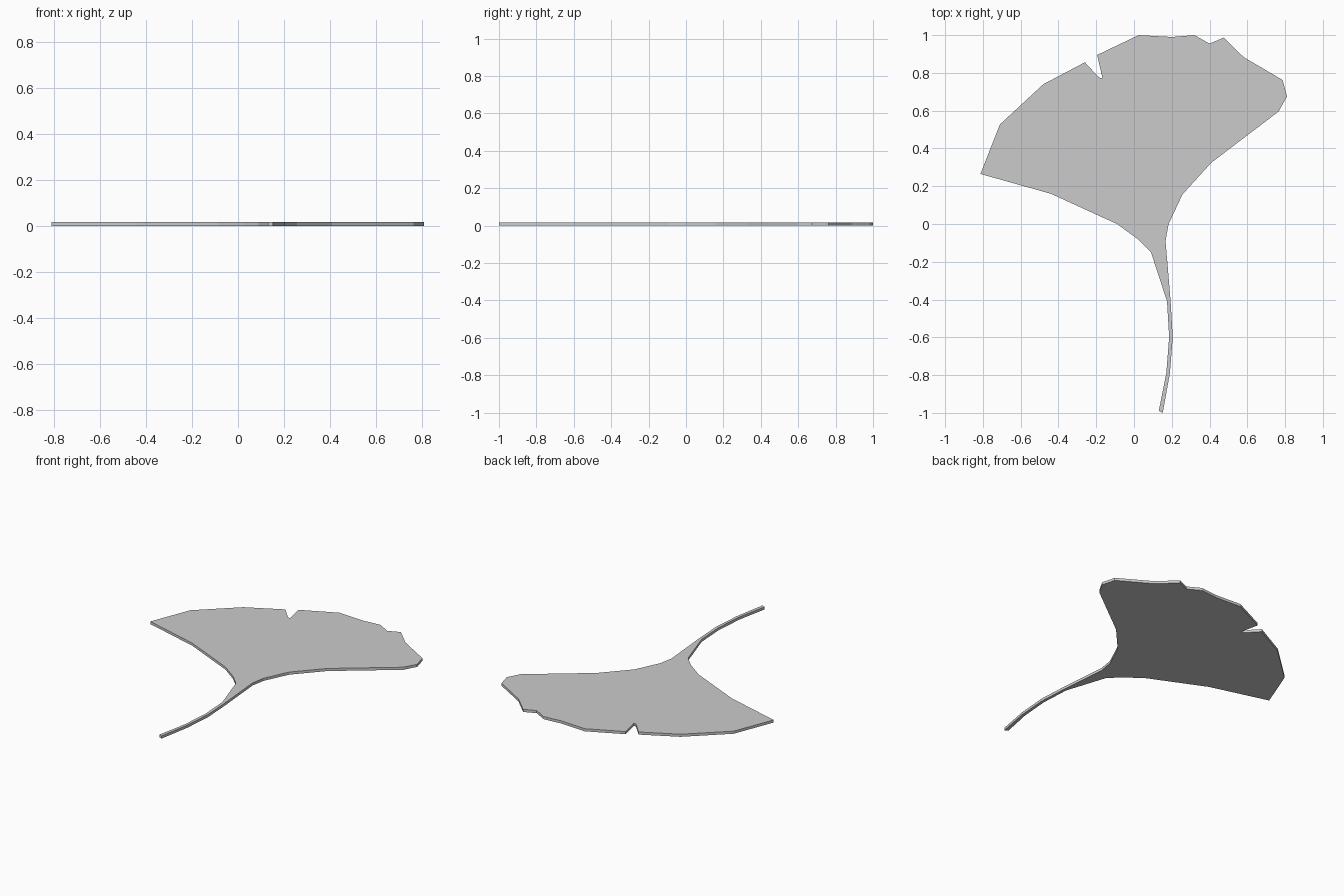
import bpy, bmesh

if "Cube" in bpy.data.objects:
    bpy.data.objects.remove(bpy.data.objects["Cube"])

THICK = 0.017

# Fan-shaped blade edge, clockwise from the left tip to the right of the stem
blade = [(-0.813, 0.265), (-0.71, 0.527), (-0.48, 0.74), (-0.26, 0.856),
         (-0.185, 0.775), (-0.167, 0.772), (-0.195, 0.895), (0.025, 1.0),
         (0.20, 0.99), (0.32, 1.0), (0.40, 0.955), (0.475, 0.987),
         (0.58, 0.884), (0.787, 0.762), (0.81, 0.675), (0.765, 0.595),
         (0.41, 0.325), (0.257, 0.157), (0.183, 0.0), (0.167, -0.09)]

# Curved stem: (y, left x, right x)
stem = [(-0.41, 0.175, 0.194), (-0.60, 0.186, 0.205), (-0.79, 0.171, 0.190)]
stem_right = [(r, y) for y, l, r in stem]
stem_left = [(l, y) for y, l, r in reversed(stem)]
stem_tip = [(0.152, -1.0), (0.131, -0.99)]

# Lower left blade edge, back up to the left tip
lower_left = [(0.09, -0.15), (0.02, -0.08), (-0.09, 0.0), (-0.44, 0.16)]

outline = blade + stem_right + stem_tip + stem_left + lower_left

# Extrude the outline into a thin flat leaf
bm = bmesh.new()
face = bm.faces.new([bm.verts.new((x, y, 0)) for x, y in outline])
ext = bmesh.ops.extrude_face_region(bm, geom=[face], use_keep_orig=True)
top = [v for v in ext["geom"] if isinstance(v, bmesh.types.BMVert)]
bmesh.ops.translate(bm, verts=top, vec=(0, 0, THICK))
bmesh.ops.recalc_face_normals(bm, faces=bm.faces)

mesh = bpy.data.meshes.new("leaf")
bm.to_mesh(mesh)
bm.free()
bpy.context.collection.objects.link(bpy.data.objects.new("leaf", mesh))
